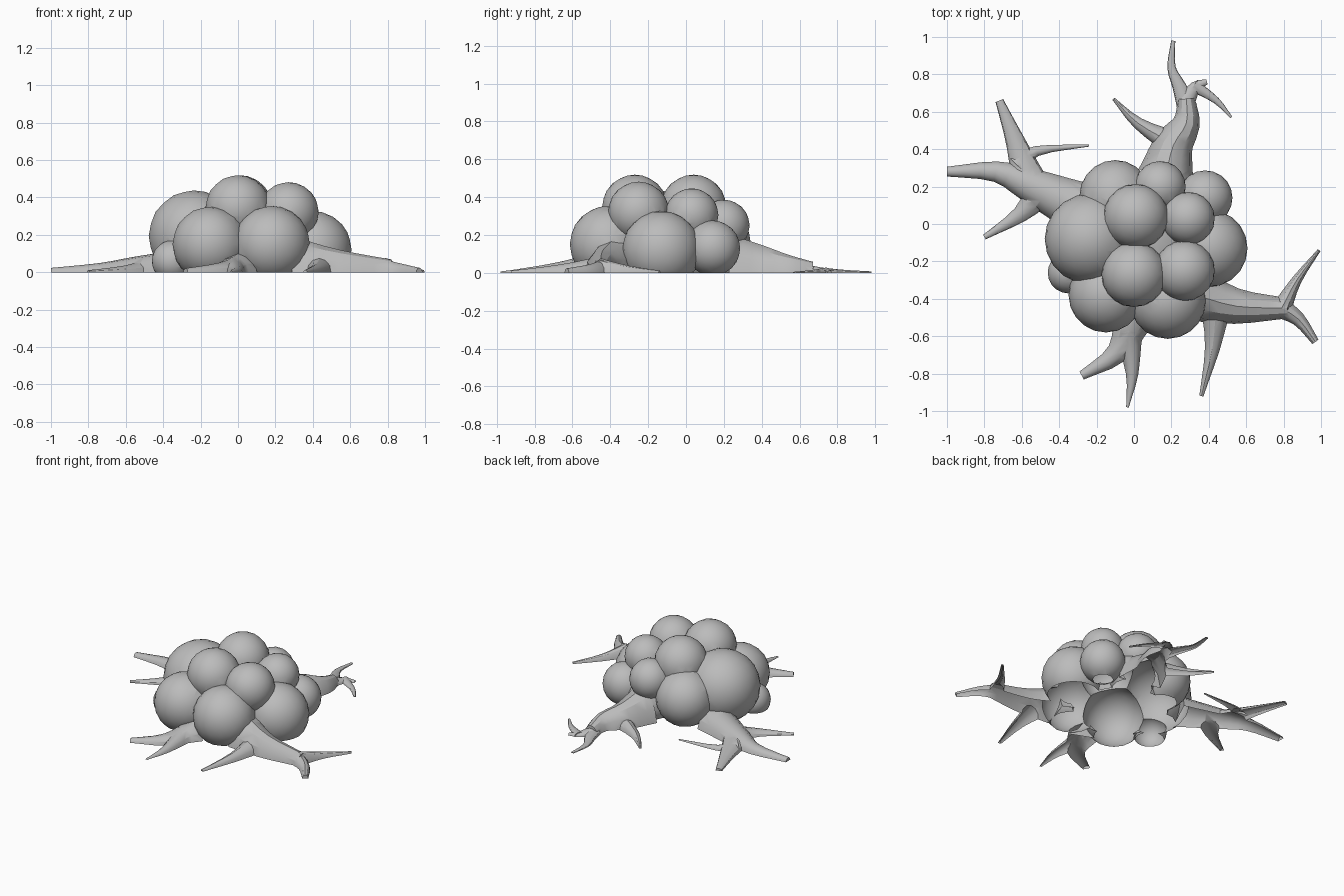
import bpy, bmesh, math
from mathutils import Vector, Matrix

if "Cube" in bpy.data.objects:
    bpy.data.objects.remove(bpy.data.objects["Cube"])

grey = bpy.data.materials.new("plain grey")
grey.diffuse_color = (0.5, 0.5, 0.5, 1)
grey.use_nodes = True
grey.node_tree.nodes["Principled BSDF"].inputs["Base Color"].default_value = grey.diffuse_color
parts = []


def make_object(name, bm):
    bmesh.ops.recalc_face_normals(bm, faces=bm.faces)
    me = bpy.data.meshes.new(name)
    bm.to_mesh(me)
    bm.free()
    me.materials.append(grey)
    ob = bpy.data.objects.new(name, me)
    bpy.context.collection.objects.link(ob)
    parts.append(ob)
    return ob


def lump(x, y, z, r, squash=1, name="lump"):
    bm = bmesh.new()
    bmesh.ops.create_icosphere(bm, subdivisions=3, radius=r * 1.01)
    bmesh.ops.transform(bm, verts=bm.verts,
                        matrix=Matrix.Translation((x, y, z)) @ Matrix.Diagonal((1, 1, squash, 1)))
    return make_object(name, bm)


def root(start, end, tall, *pts, sides=12, steps=3):
    """Oval tube along smoothed ground points, tapering from start to end half width."""
    p = [Vector(q) for q in pts]
    p = [2 * p[0] - p[1]] + p + [2 * p[-1] - p[-2]]
    path = []
    for a, b, c, d in zip(p, p[1:], p[2:], p[3:]):
        for i in range(steps):
            t = i / steps
            path.append(0.5 * (2 * b + (c - a) * t + (2 * a - 5 * b + 4 * c - d) * t * t
                               + (3 * b - a - 3 * c + d) * t ** 3))
    path.append(p[-2])
    last = len(path) - 1
    bm = bmesh.new()
    rings = []
    for i, q in enumerate(path):
        d = path[min(i + 1, last)] - path[max(i - 1, 0)]
        n = Vector((-d.y, d.x)).normalized()
        # halfway between a straight and an exponential taper
        t = i / last
        w = (start + (end - start) * t + start * (end / start) ** t) / 2
        ring = []
        for k in range(sides):
            a = math.tau * k / sides
            xy = q + n * w * math.cos(a)
            ring.append(bm.verts.new((xy.x, xy.y, w * tall * math.sin(a))))
        rings.append(ring)
    for r, s in zip(rings, rings[1:]):
        for k in range(sides):
            j = (k + 1) % sides
            bm.faces.new((r[k], r[j], s[j], s[k]))
    bm.faces.new(rings[0])
    bm.faces.new(rings[-1])
    make_object("root", bm)


# Core fills the gaps between the lumps
body = lump(0.03, -0.1, 0.1, 0.33, 0.75, "lumpy_body")

# Upper lumps
lump(0.01, 0.04, 0.345, 0.172)
lump(0, -0.27, 0.345, 0.172)
lump(0.27, -0.25, 0.32, 0.16)
lump(0.29, 0.03, 0.305, 0.14)
lump(0.14, 0.2, 0.25, 0.135)
# Lower lumps
lump(-0.1, 0.15, 0.16, 0.19)
lump(0.38, 0.14, 0.13, 0.145)
lump(0.4, -0.13, 0.12, 0.205)
lump(0.18, -0.41, 0.15, 0.202)
lump(-0.15, -0.38, 0.15, 0.198)
lump(-0.235, -0.08, 0.195, 0.24)
lump(-0.35, -0.26, 0.06, 0.11)
lump(0.16, 0.17, 0.08, 0.15)

# Back root and its twigs
root(.15, .045, 1.3, (.17, .26), (.21, .42), (.28, .54), (.28, .67))
root(.055, .011, .7, (.285, .62), (.24, .74), (.2, .84), (.21, .98))
root(.05, .014, .8, (.28, .66), (.33, .735), (.39, .76))
root(.035, .007, .8, (.32, .74), (.44, .66), (.52, .57))
root(.07, .008, 1.2, (.21, .43), (.02, .54), (-.11, .67))
# Left root and its twigs
root(.14, .026, .9, (-.3, .09), (-.56, .21), (-.74, .28), (-1, .28))
root(.1, .022, .7, (-.56, .22), (-.63, .43), (-.72, .66))
root(.065, .006, .9, (-.62, .31), (-.52, .39), (-.24, .42))
root(.09, .014, .8, (-.5, .17), (-.61, .05), (-.8, -.07))
# Right root and its twigs
root(.145, .055, 1.25, (.33, -.38), (.55, -.44), (.82, -.45))
root(.06, .02, 1.2, (.77, -.44), (.88, -.51), (.97, -.63))
root(.055, .009, 1.4, (.79, -.45), (.87, -.3), (.99, -.14))
root(.09, .011, 1.1, (.44, -.42), (.42, -.66), (.36, -.92))
# Front root and its twig
root(.11, .024, .9, (0, -.5), (-.09, -.69), (-.28, -.81))
root(.08, .007, 1, (-.03, -.58), (-.01, -.8), (-.035, -.98))

# Weld everything into one skin
bpy.context.view_layer.objects.active = body
for ob in parts[1:]:
    m = body.modifiers.new("weld", 'BOOLEAN')
    m.operation, m.solver, m.object = 'UNION', 'EXACT', ob
    bpy.ops.object.modifier_apply(modifier=m.name)
    bpy.data.objects.remove(ob)

# Trim at the ground, leaving an open underside
bm = bmesh.new()
bm.from_mesh(body.data)
bmesh.ops.bisect_plane(bm, geom=bm.verts[:] + bm.edges[:] + bm.faces[:], dist=1e-5,
                       plane_co=(0, 0, 0), plane_no=(0, 0, 1), clear_inner=True)
bm.to_mesh(body.data)
bm.free()
body.name = "lumpy_body_with_roots"
body.select_set(True)
bpy.ops.object.shade_smooth_by_angle(angle=math.radians(32))
